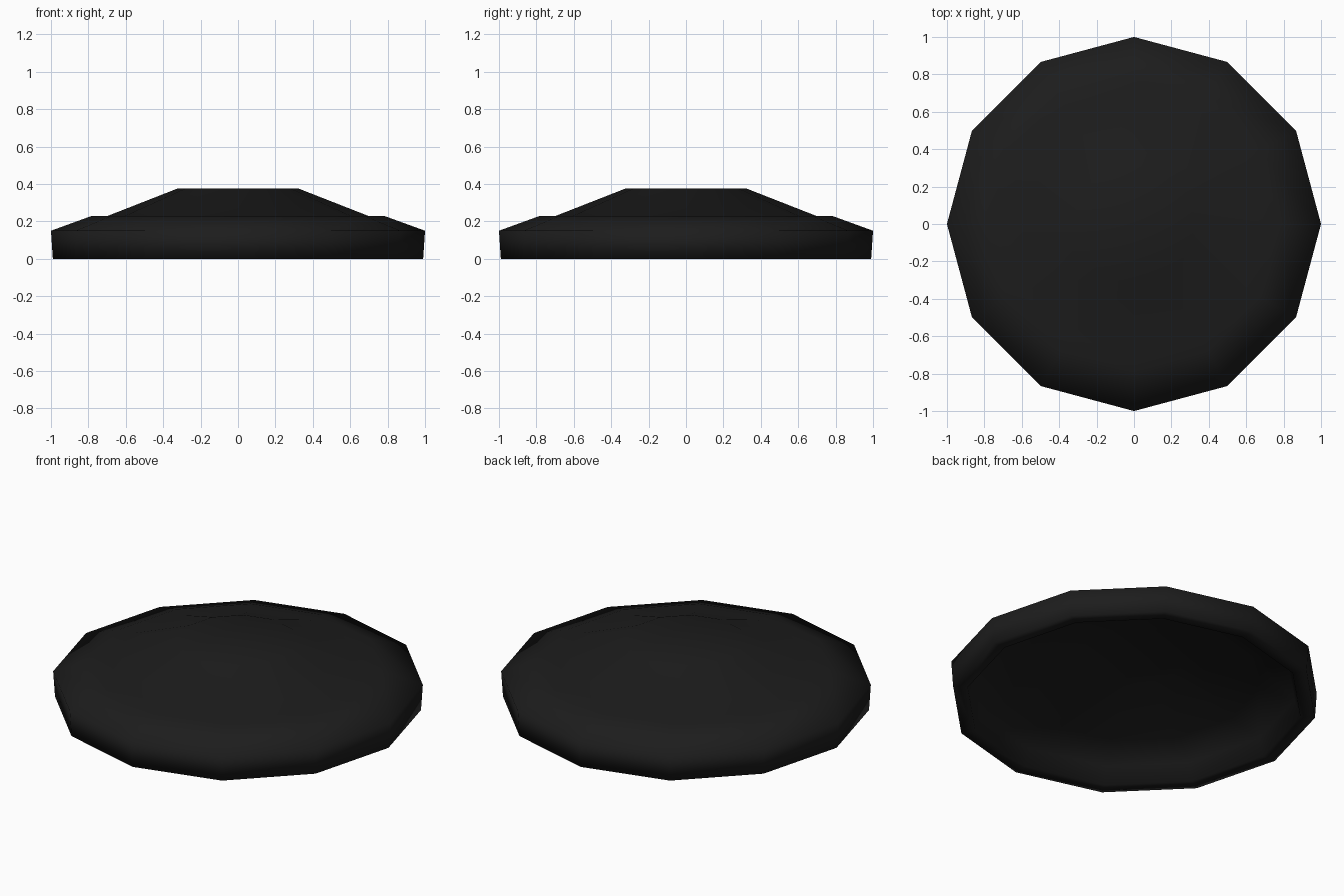
import bpy, bmesh, math

if "Cube" in bpy.data.objects:
    bpy.data.objects.remove(bpy.data.objects["Cube"])

SIDES = 12


def lathe(name, profile, mat):
    """Spin an (r, z) profile around z; r = 0 ends are closed with a flat face."""
    bm = bmesh.new()
    rings = []
    for r, z in profile:
        rings.append([bm.verts.new((r * math.cos(2 * math.pi * i / SIDES),
                                    r * math.sin(2 * math.pi * i / SIDES), z))
                      for i in range(SIDES)])
    for a, b in zip(rings, rings[1:]):
        for i in range(SIDES):
            j = (i + 1) % SIDES
            bm.faces.new((a[i], a[j], b[j], b[i]))
    bm.faces.new(rings[0][::-1])
    bm.faces.new(rings[-1])
    bmesh.ops.recalc_face_normals(bm, faces=bm.faces)
    for f in bm.faces:
        f.smooth = True
    me = bpy.data.meshes.new(name)
    bm.to_mesh(me)
    bm.free()
    me.materials.append(mat)
    ob = bpy.data.objects.new(name, me)
    bpy.context.collection.objects.link(ob)
    return ob


black = bpy.data.materials.new("black")
black.diffuse_color = (0.012, 0.012, 0.012, 1)
black.use_nodes = True
black.node_tree.nodes["Principled BSDF"].inputs["Base Color"].default_value = black.diffuse_color

# one closed shell: hollow underside, thin rim, wall, sloped shoulder, step, shallow dome
lathe("disc_shell", [
    (0.30, 0.29), (0.68, 0.15), (0.88, 0.10), (0.91, 0.0),
    (0.99, 0.0), (1.0, 0.15), (0.78, 0.23), (0.695, 0.23), (0.325, 0.375),
], black)
